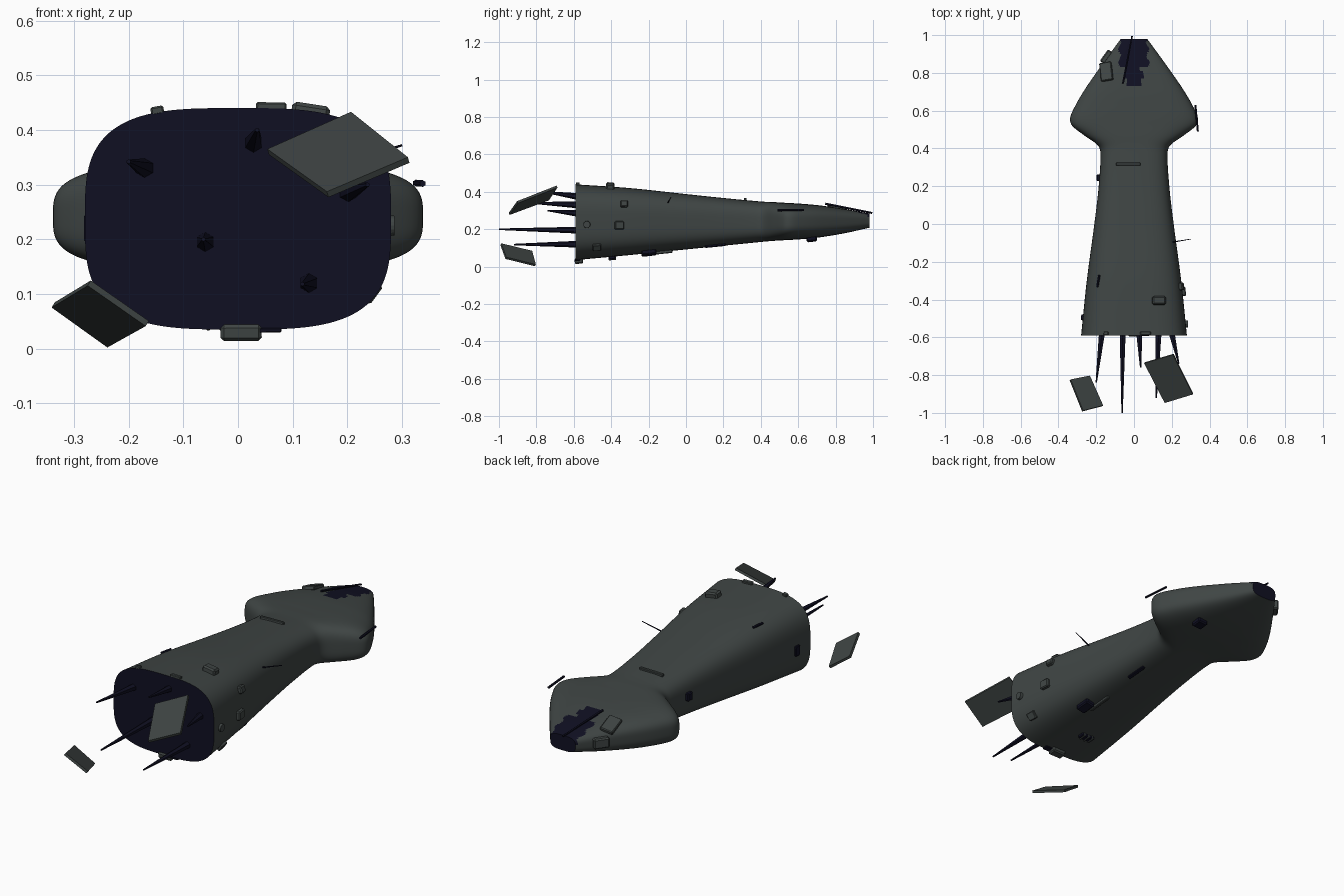
import bpy, bmesh, math
from mathutils import Vector, Matrix

if "Cube" in bpy.data.objects:
    bpy.data.objects.remove(bpy.data.objects["Cube"])


def material(name, rgb):
    m = bpy.data.materials.new(name)
    m.use_nodes = True
    m.diffuse_color = (*rgb, 1)
    bsdf = m.node_tree.nodes["Principled BSDF"]
    bsdf.inputs["Base Color"].default_value = (*rgb, 1)
    bsdf.inputs["Roughness"].default_value = 0.8
    return m


GREY = material("hull grey", (0.05, 0.06, 0.058))
NAVY = material("scorched navy", (0.005, 0.005, 0.016))


def finish(name, bm, *mats):
    bmesh.ops.recalc_face_normals(bm, faces=bm.faces)
    me = bpy.data.meshes.new(name)
    bm.to_mesh(me)
    bm.free()
    ob = bpy.data.objects.new(name, me)
    bpy.context.collection.objects.link(ob)
    for m in mats:
        me.materials.append(m)
    return ob


# Hull stations: y, half width, bottom z, top z
STATIONS = [(-.59, .28, .035, .44), (-.3, .25, .062, .42), (0, .21, .092, .388),
            (.2, .187, .112, .367), (.38, .178, .13, .35), (.42, .195, .134, .347),
            (.47, .265, .138, .345), (.52, .327, .141, .342), (.56, .338, .143, .34),
            (.62, .314, .147, .336), (.71, .262, .156, .328), (.85, .165, .179, .308),
            (.98, .07, .208, .284)]


def slope(i, k):
    a, b = STATIONS[max(i - 1, 0)], STATIONS[min(i + 1, len(STATIONS) - 1)]
    return (b[k] - a[k]) / (b[0] - a[0])


def section(y):
    i = max(j for j in range(len(STATIONS) - 1) if STATIONS[j][0] <= y + 1e-6)
    a, b = STATIONS[i], STATIONS[i + 1]
    h = b[0] - a[0]
    t = (y - a[0]) / h
    return [(2*t**3 - 3*t*t + 1) * a[k] + (t**3 - 2*t*t + t) * h * slope(i, k)
            + (3*t*t - 2*t**3) * b[k] + (t**3 - t*t) * h * slope(i + 1, k) for k in (1, 2, 3)]


def spow(v):
    return math.copysign(abs(v) ** (2 / 3.3), v)


# Hull: lofted rounded-box sections, with scorched ends and a ragged scorch on the tip
bm = bmesh.new()
N, ROWS = 128, 157
rings = []
for r in range(ROWS + 1):
    y = -.59 + 1.57 * r / ROWS
    w, lo, hi = section(y)
    rings.append([bm.verts.new((w * spow(math.cos(a)), y, (lo + hi) / 2 + (hi - lo) / 2 * spow(math.sin(a))))
                  for a in (math.tau * k / N for k in range(N))])
for p, q in zip(rings, rings[1:]):
    for k in range(N):
        bm.faces.new((p[k], p[(k + 1) % N], q[(k + 1) % N], q[k]))
for cap in (rings[0], rings[-1]):
    bm.faces.new(cap).material_index = 1
for f in bm.faces:
    c = f.calc_center_median()
    reach = (.075 if c.y > .83 else .045) + .008 * math.sin(c.y * 90)
    if c.y > .73 and c.z > .25 and abs(c.x + .002) < reach:
        f.material_index = 1
hull = finish("hull", bm, GREY, NAVY)
bpy.context.view_layer.objects.active = hull
hull.select_set(True)
bpy.ops.object.shade_smooth_by_angle(angle=math.radians(40))
bpy.context.view_layer.update()


def fitting(name, near, size, mat=GREY, yaw=0, sink=.3):
    """Bevelled block seated on the hull surface nearest to a point."""
    ok, loc, nor, idx = hull.closest_point_on_mesh(Vector(near))
    along = (Vector((0, 1, 0)) - nor * nor.y).normalized()
    frame = Matrix((along.cross(nor), along, nor)).transposed() @ Matrix.Rotation(math.radians(yaw), 3, "Z")
    bm = bmesh.new()
    bmesh.ops.create_cube(bm, size=1)
    bmesh.ops.scale(bm, vec=size, verts=bm.verts)
    bmesh.ops.bevel(bm, geom=bm.edges[:], offset=min(size) * .2, segments=1, affect="EDGES")
    ob = finish(name, bm, mat)
    ob.matrix_world = Matrix.Translation(loc + nor * size[2] * (.5 - sink)) @ frame.to_4x4()
    return ob


def spike(name, start, end, r1, r2, mat=NAVY, sides=6):
    """Tapered rod between two points."""
    a, b = Vector(start), Vector(end)
    bm = bmesh.new()
    bmesh.ops.create_cone(bm, cap_ends=True, segments=sides, radius1=r1, radius2=r2, depth=(b - a).length)
    ob = finish(name, bm, mat)
    ob.matrix_world = Matrix.Translation((a + b) / 2) @ (b - a).to_track_quat("Z", "Y").to_matrix().to_4x4()
    return ob


def debris(name, corners):
    """Loose flat hull panel."""
    bm = bmesh.new()
    bm.faces.new([bm.verts.new(c) for c in corners])
    ob = finish(name, bm, GREY)
    mod = ob.modifiers.new("thickness", "SOLIDIFY")
    mod.thickness, mod.offset = .012, 0


# Torn spars at the broken end
for i, (s, e) in enumerate([((-.17, .33), (-.2, -.84, .342)), ((-.06, .195), (-.063, -1, .2)),
                            ((.028, .375), (.035, -.76, .4)), ((.13, .12), (.118, -.92, .118)),
                            ((.2, .285), (.237, -.74, .3))]):
    spike(f"broken_spar_{i + 1}", (s[0], -.58, s[1]), e, .018, .004)

# Loose panels drifting off the broken end
debris("loose_panel_upper", [(.055, -.735, .36), (.208, -.69, .428), (.312, -.9, .345), (.164, -.945, .282)])
debris("loose_panel_lower", [(-.338, -.825, .08), (-.236, -.805, .007), (-.166, -.963, .046), (-.272, -.99, .12)])

# Upper fittings
fitting("top_block", (.143, -.4, .5), (.07, .045, .035))
fitting("top_front_tile", (.062, -.575, .5), (.056, .02, .016))
fitting("top_front_stud", (-.16, -.575, .5), (.024, .02, .016))
fitting("top_cross_strip", (-.033, .33, .5), (.13, .014, .016))
fitting("top_side_strip", (-.2, -.3, .42), (.01, .065, .012), NAVY, -8)
fitting("head_panel", (-.16, .82, .36), (.065, .1, .02), GREY, 10)
fitting("head_edge_block", (-.16, .895, .25), (.05, .075, .03))

# Side fittings
fitting("left_block_upper", (.3, -.325, .35), (.035, .04, .025))
fitting("left_block_lower", (.32, -.35, .22), (.045, .05, .025))
fitting("left_corner_block", (.29, -.47, .07), (.04, .045, .018))
fitting("right_block_front", (-.32, -.49, .22), (.05, .03, .014), NAVY)
fitting("right_block_rear", (-.25, .25, .25), (.04, .035, .022), NAVY)
spike("left_port", (.265, -.53, .225), (.286, -.53, .225), .02, .018, GREY, 16)

# Underside fittings
fitting("belly_front_block", (.006, -.57, 0), (.075, .045, .03))
fitting("belly_front_patch", (.055, -.575, 0), (.05, .03, .008), NAVY)
fitting("belly_grille", (-.03, -.39, 0), (.075, .035, .02), NAVY)
for k in range(3):
    fitting(f"belly_grille_slat_{k + 1}", (-.055 + .025 * k, -.39, 0), (.008, .04, .026))
fitting("belly_box", (.157, -.19, 0), (.05, .08, .03), NAVY)
fitting("belly_rod", (.11, -.13, 0), (.014, .13, .02))
fitting("belly_strip", (.147, .17, 0), (.016, .11, .014), NAVY)
fitting("belly_head_box", (.16, .69, 0), (.055, .055, .03), NAVY)

# Antennas and bent rods
spike("side_antenna", (.18, -.1, .335), (.3, -.08, .372), .004, .002)
spike("head_side_rod", (.325, .63, .303), (.338, .49, .302), .006, .006)
spike("tip_rod", (-.058, .745, .336), (-.01, .995, .287), .006, .005)
